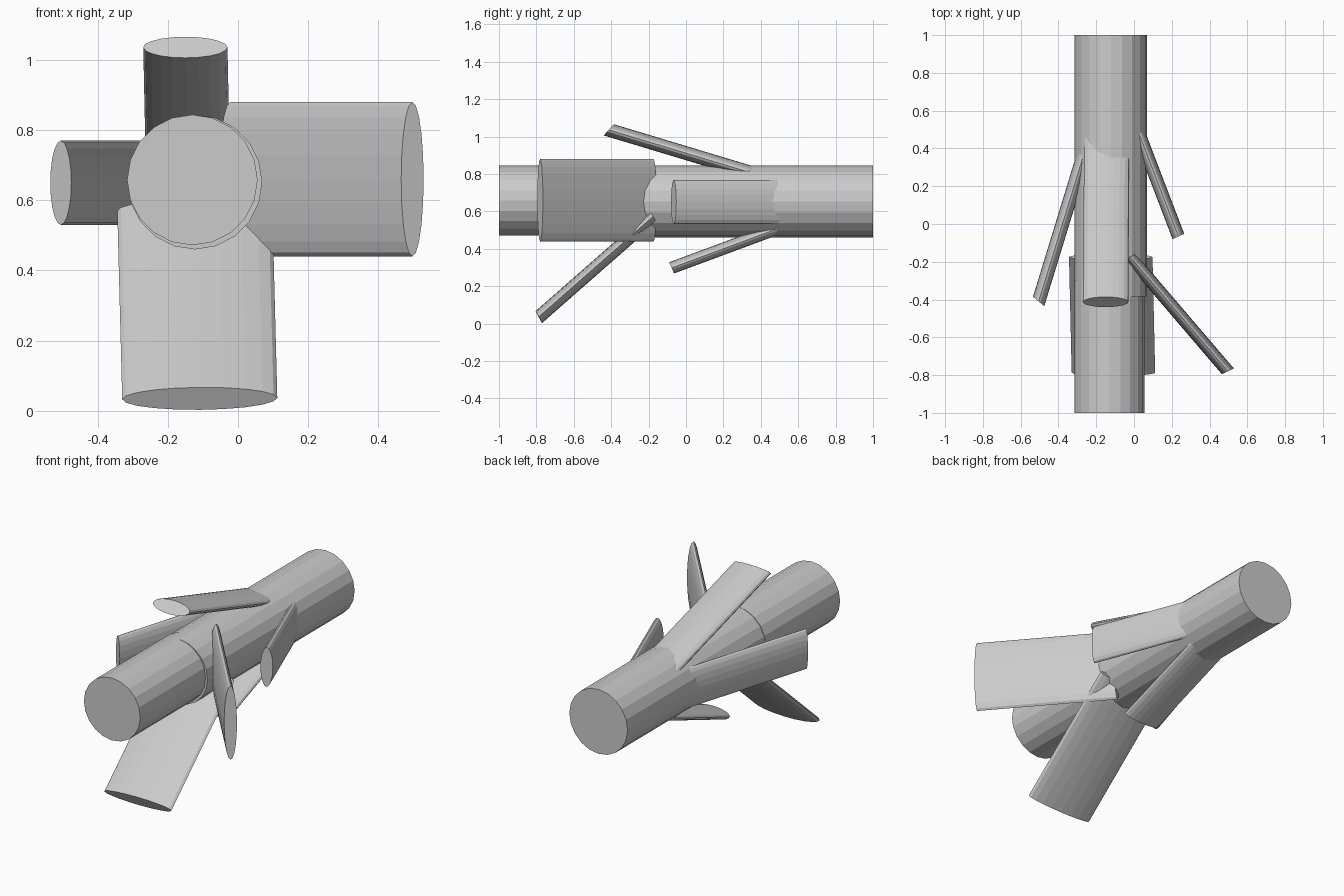
import bpy, bmesh, math
from mathutils import Vector

if "Cube" in bpy.data.objects:
    bpy.data.objects.remove(bpy.data.objects["Cube"])

SIDES = 20


def rod(name, start, end, u, v):
    """Closed elliptical rod; u and v are the half axes of both end faces."""
    start, end, u, v = map(Vector, (start, end, u, v))
    bm = bmesh.new()
    rings = []
    for c in (start, end):
        ring = []
        for i in range(SIDES):
            a = 2 * math.pi * i / SIDES
            ring.append(bm.verts.new(c + u * math.cos(a) + v * math.sin(a)))
        rings.append(ring)
    a, b = rings
    for i in range(SIDES):
        j = (i + 1) % SIDES
        bm.faces.new((a[i], a[j], b[j], b[i]))
    bm.faces.new(a[::-1])
    bm.faces.new(b)
    bmesh.ops.recalc_face_normals(bm, faces=bm.faces[:])
    mesh = bpy.data.meshes.new(name)
    bm.to_mesh(mesh)
    bm.free()
    obj = bpy.data.objects.new(name, mesh)
    bpy.context.collection.objects.link(obj)
    return obj


# Main trunk: slightly slimmer front section set into the rear section
rod("front_trunk", (-0.13, -1, 0.658), (-0.13, -0.3, 0.658),
    (0.186, 0, 0), (0, 0, 0.186))
rod("rear_trunk", (-0.123, -0.385, 0.652), (-0.123, 1, 0.652),
    (0.192, 0, 0), (0, 0, 0.192))

# Large flat branches near the front
rod("large_right_branch", (-0.022, -0.173, 0.66), (0.497, -0.78, 0.66),
    (0, 0, 0.22), (0.032, 0.015, 0))
rod("large_lower_branch", (-0.123, -0.175, 0.572), (-0.109, -0.787, 0.035),
    (0.221, 0, 0.002), (0, 0.0175, -0.032))

# Small flat branches further back
rod("upper_branch", (-0.144, 0.52, 0.755), (-0.15, -0.413, 1.036),
    (0.12, 0, 0), (0, 0.027, 0.03))
rod("left_branch", (-0.22, 0.52, 0.65), (-0.505, -0.41, 0.65),
    (0, 0, 0.12), (0.03, -0.025, 0))
rod("small_right_branch", (-0.02, 0.60, 0.65), (0.235, -0.066, 0.65),
    (0, 0, 0.118), (0.031, 0.014, 0))
rod("small_lower_branch", (-0.122, 0.63, 0.56), (-0.116, -0.077, 0.298),
    (0.119, 0, 0), (0, 0.013, -0.03))
